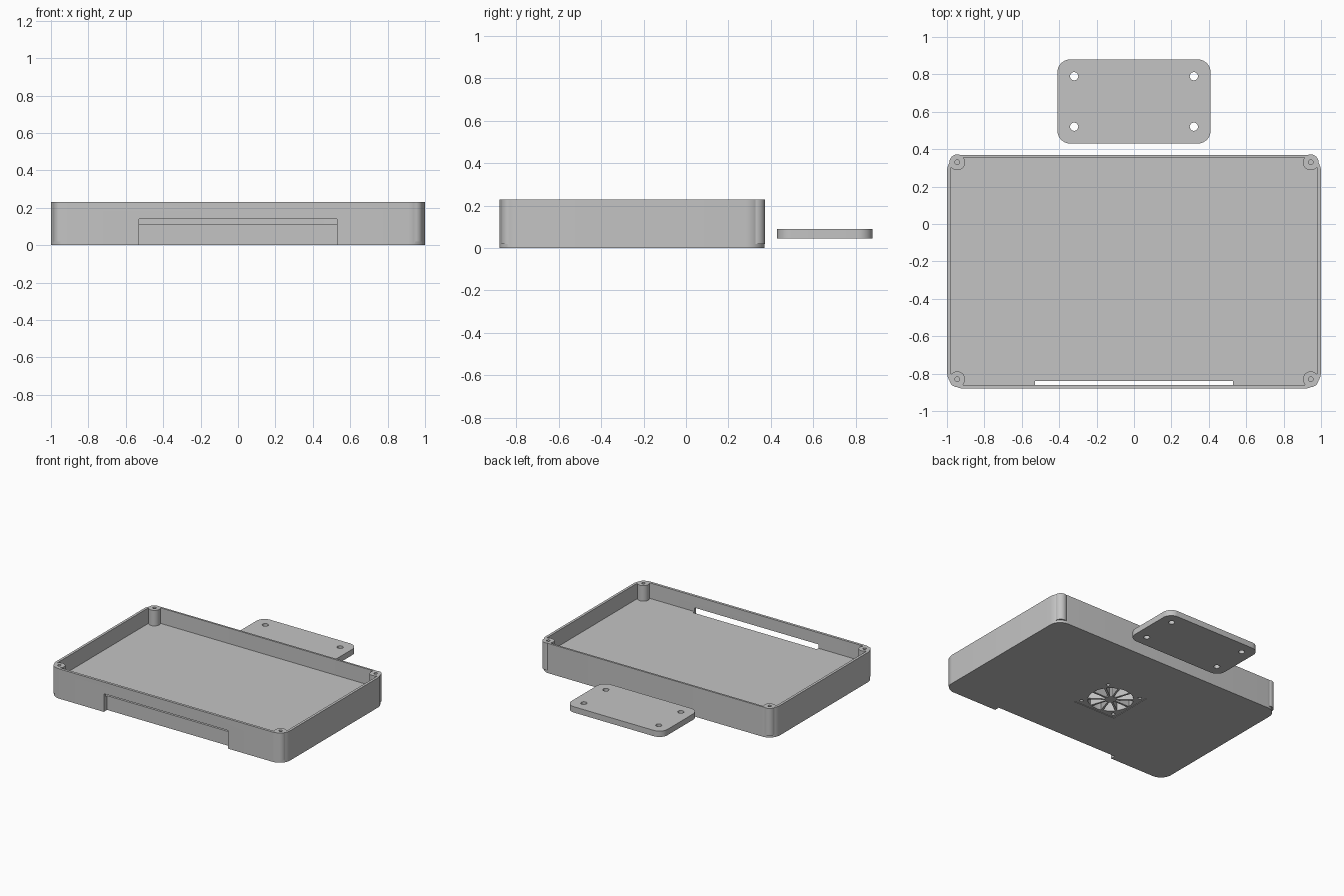
import bpy, bmesh, math

if "Cube" in bpy.data.objects:
    bpy.data.objects.remove(bpy.data.objects["Cube"])

grey = bpy.data.materials.new("plain_grey")
grey.use_nodes = True
COLOUR = (0.55, 0.55, 0.55, 1)
grey.diffuse_color = COLOUR
grey.node_tree.nodes["Principled BSDF"].inputs["Base Color"].default_value = COLOUR


def prism(name, outline, z0, z1):
    """Extrude a closed outline from z0 to z1."""
    bm = bmesh.new()
    face = bm.faces.new([bm.verts.new((x, y, z0)) for x, y in outline])
    ext = bmesh.ops.extrude_face_region(bm, geom=[face])
    top = [g for g in ext["geom"] if isinstance(g, bmesh.types.BMVert)]
    bmesh.ops.translate(bm, verts=top, vec=(0, 0, z1 - z0))
    bmesh.ops.recalc_face_normals(bm, faces=bm.faces)
    mesh = bpy.data.meshes.new(name)
    bm.to_mesh(mesh)
    bm.free()
    mesh.materials.append(grey)
    ob = bpy.data.objects.new(name, mesh)
    bpy.context.collection.objects.link(ob)
    return ob


def arc(cx, cy, r, a0, a1, n):
    return [(cx + r * math.cos(a0 + (a1 - a0) * i / n),
             cy + r * math.sin(a0 + (a1 - a0) * i / n)) for i in range(n + 1)]


def circle(cx, cy, r, n=32):
    return arc(cx, cy, r, 0, math.tau, n)[:-1]


def rounded(x, y0, y1, r, n=10):
    """Rounded rectangle, symmetric in x."""
    pts = []
    corners = [(x - r, y1 - r), (r - x, y1 - r), (r - x, y0 + r), (x - r, y0 + r)]
    for i, (cx, cy) in enumerate(corners):
        pts += arc(cx, cy, r, i * math.pi / 2, (i + 1) * math.pi / 2, n)
    return pts


def box(x, y0, y1):
    return [(-x, y0), (x, y0), (x, y1), (-x, y1)]


def combine(ob, tools, operation):
    """Apply booleans and remove the tool objects."""
    for tool in tools:
        tool.hide_render = True
        mod = ob.modifiers.new("cut", "BOOLEAN")
        mod.operation, mod.solver, mod.object = operation, "EXACT", tool
    dg = bpy.context.evaluated_depsgraph_get()
    mesh = bpy.data.meshes.new_from_object(ob.evaluated_get(dg))
    ob.modifiers.clear()
    ob.data = mesh
    for tool in tools:
        bpy.data.objects.remove(tool)


def smooth(ob):
    bpy.ops.object.select_all(action="DESELECT")
    ob.select_set(True)
    bpy.context.view_layer.objects.active = ob
    bpy.ops.object.shade_smooth_by_angle(angle=math.radians(30))


BACK, FRONT, TOP, FLOOR = 0.37, -0.88, 0.23, 0.11
MID = (BACK + FRONT) / 2
posts = [(x, y) for x in (-0.945, 0.945) for y in (-0.83, 0.33)]

# Tray body, hollowed above the floor
tray = prism("tray", rounded(1.0, FRONT, BACK, 0.09), 0, TOP)
combine(tray, [prism("pocket", rounded(0.98, FRONT + 0.02, BACK - 0.015, 0.07),
                     FLOOR, TOP + 0.1)], "DIFFERENCE")

# Corner screw posts
combine(tray, [prism("post", circle(x, y, 0.042), 0.02, TOP) for x, y in posts], "UNION")
cuts = [prism("post_hole", circle(x, y, 0.013, 16), FLOOR, TOP + 0.1) for x, y in posts]

# Front slot, open to the inside above the floor edge
cuts.append(prism("slot", box(0.53, FRONT - 0.1, FRONT + 0.04), -0.1, 0.14))

# Vent under the base: shallow square seat, sectors between spokes, screw holes
cuts.append(prism("vent_seat", box(0.18, MID - 0.18, MID + 0.18), -0.1, 0.004))
SPOKES = 10
for i in range(SPOKES):
    a, b = math.tau * i / SPOKES, math.tau * (i + 1) / SPOKES
    outline = (arc(0, MID, 0.16, a + 0.05, b - 0.05, 6)
               + arc(0, MID, 0.04, b - 0.16, a + 0.16, 2))
    cuts.append(prism("vent_sector", outline, -0.1, 0.09))
for x in (-0.145, 0.145):
    for y in (-0.145, 0.145):
        cuts.append(prism("vent_hole", circle(x, MID + y, 0.013, 16), -0.1, 0.09))
combine(tray, cuts, "DIFFERENCE")
smooth(tray)

# Separate cover plate with four holes
plate = prism("cover_plate", rounded(0.41, 0.43, 0.88, 0.07), 0.045, 0.09)
combine(plate, [prism("plate_hole", circle(x, y, 0.022, 24), 0, 0.2)
                for x in (-0.32, 0.32) for y in (0.52, 0.79)], "DIFFERENCE")
smooth(plate)
